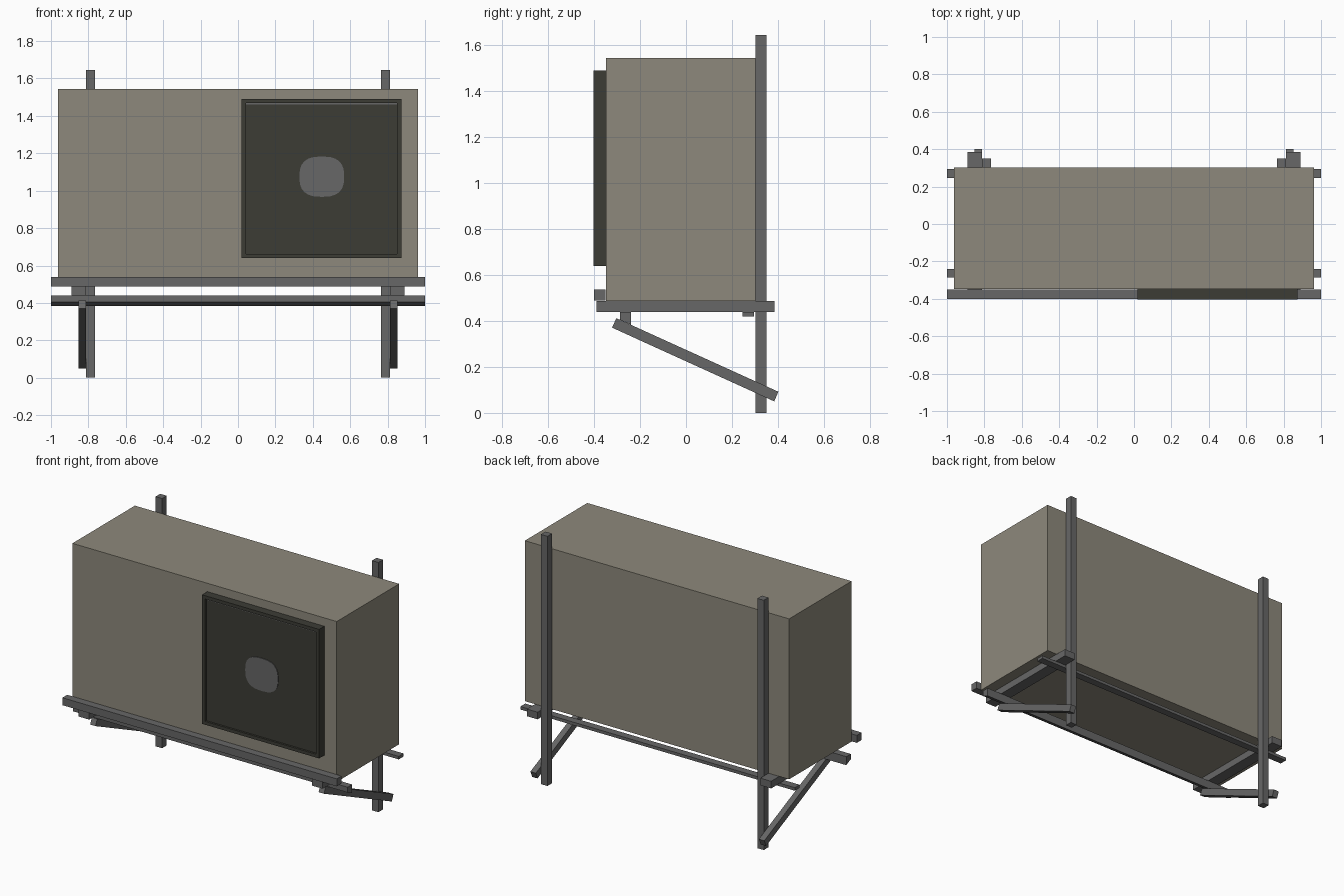
import bpy, bmesh, math

if "Cube" in bpy.data.objects:
    bpy.data.objects.remove(bpy.data.objects["Cube"])


def material(name, rgb):
    m = bpy.data.materials.new(name)
    m.diffuse_color = (*rgb, 1)
    m.use_nodes = True
    m.node_tree.nodes["Principled BSDF"].inputs["Base Color"].default_value = m.diffuse_color
    return m


BEIGE = material("beige casing", (0.27, 0.25, 0.20))
GREY = material("grey steel", (0.135, 0.135, 0.135))
DARK = material("dark grille", (0.045, 0.045, 0.036))


def prism(name, profile, axis, lo, hi, mat):
    """Extrude a 2D outline along x (outline is y,z) or y (outline is x,z)."""
    bm = bmesh.new()
    put = (lambda p, t: (t, p[0], p[1])) if axis == "x" else (lambda p, t: (p[0], t, p[1]))
    a = [bm.verts.new(put(p, lo)) for p in profile]
    b = [bm.verts.new(put(p, hi)) for p in profile]
    bm.faces.new(a)
    bm.faces.new(b[::-1])
    n = len(profile)
    for i in range(n):
        j = (i + 1) % n
        bm.faces.new((a[i], b[i], b[j], a[j]))
    bmesh.ops.recalc_face_normals(bm, faces=bm.faces)
    me = bpy.data.meshes.new(name)
    bm.to_mesh(me)
    bm.free()
    me.materials.append(mat)
    ob = bpy.data.objects.new(name, me)
    bpy.context.collection.objects.link(ob)
    return ob


def box(name, x, y, z, mat):
    return prism(name, [(y[0], z[0]), (y[1], z[0]), (y[1], z[1]), (y[0], z[1])], "x", x[0], x[1], mat)


# casing
box("casing", (-0.963, 0.963), (-0.348, 0.302), (0.488, 1.545), BEIGE)

# fan grille: raised frame, recessed panel and hub plate
X0, X1, Z0, Z1, T = 0.02, 0.873, 0.64, 1.49, 0.022
YF, YB = -0.403, -0.348
box("grille_frame_left", (X0, X0 + T), (YF, YB), (Z0, Z1), DARK)
box("grille_frame_right", (X1 - T, X1), (YF, YB), (Z0, Z1), DARK)
box("grille_frame_top", (X0 + T, X1 - T), (YF, YB), (Z1 - T, Z1), DARK)
box("grille_frame_bottom", (X0 + T, X1 - T), (YF, YB), (Z0, Z0 + T), DARK)
box("grille_panel", (X0 + T, X1 - T), (-0.390, YB), (Z0 + T, Z1 - T), DARK)
box("grille_top_trim", (X0 + T, X1 - T), (-0.393, -0.389), (Z1 - T - 0.008, Z1 - T), GREY)
hub = []
for i in range(24):
    c, s = math.cos(i * math.tau / 24), math.sin(i * math.tau / 24)
    hub.append((0.448 + 0.12 * math.copysign(abs(c) ** 0.75, c),
                1.075 + 0.108 * math.copysign(abs(s) ** 0.75, s)))
prism("fan_hub", hub, "y", -0.394, -0.388, GREY)

# long rails
box("front_stop_rail", (-1, 1), (-0.40, -0.350), (0.489, 0.538), GREY)
box("rear_cross_rail", (-1, 1), (0.245, 0.295), (0.42, 0.44), GREY)
prism("front_cross_rail", [(-0.287, 0.405), (-0.24, 0.384), (-0.24, 0.44), (-0.287, 0.44)], "x", -1, 1, GREY)

# wall brackets, one on each side
for side, s in (("left", -1), ("right", 1)):
    box(side + "_post", sorted((s * 0.765, s * 0.812)), (0.302, 0.35), (0, 1.645), GREY)
    box(side + "_arm", sorted((s * 0.812, s * 0.89)), (-0.39, 0.385), (0.44, 0.487), GREY)
    prism(side + "_brace", [(-0.322, 0.371), (0.384, 0.05), (0.402, 0.092), (-0.303, 0.412)],
          "x", *sorted((s * 0.813, s * 0.852)), GREY)
